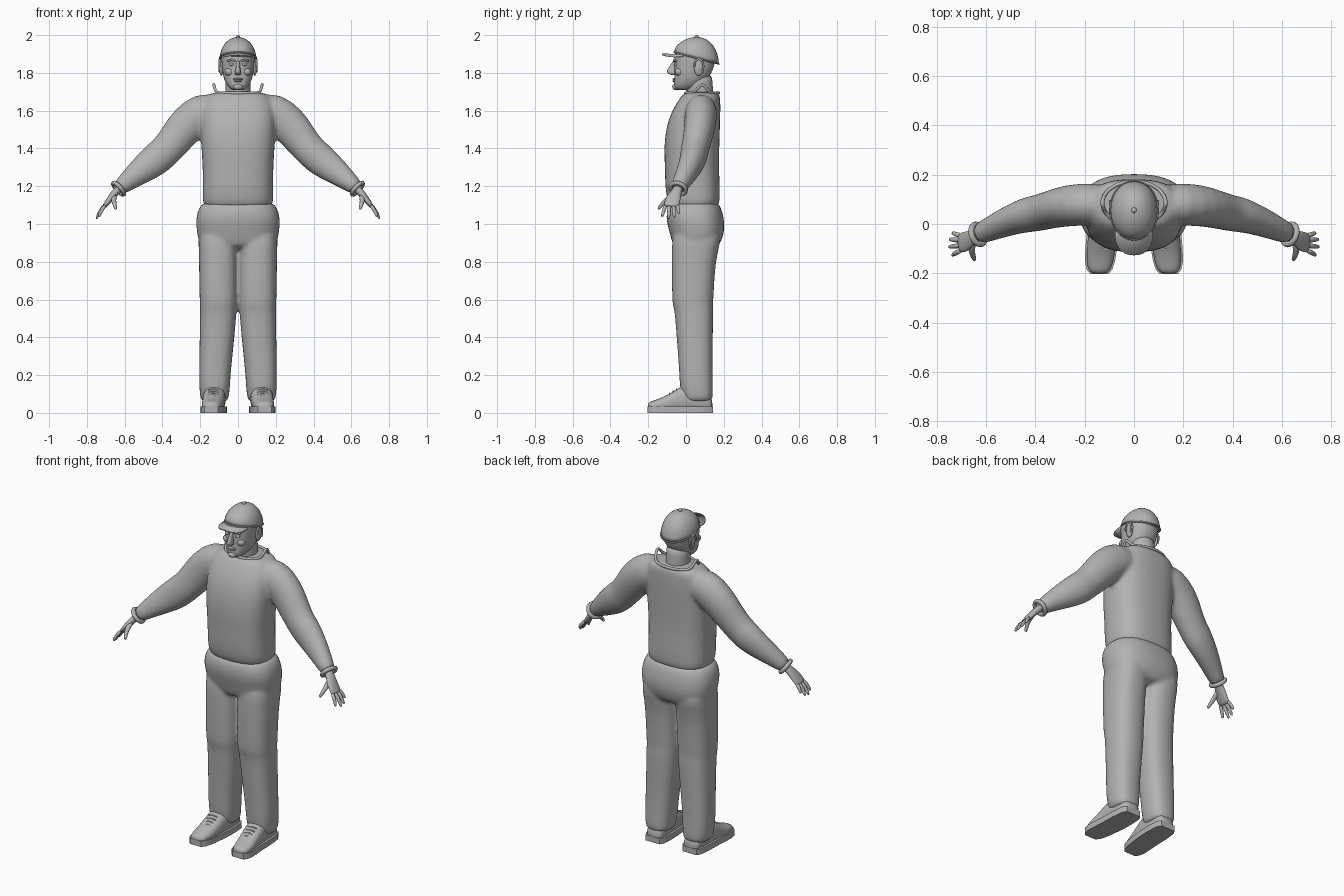
import bpy, bmesh, math
from mathutils import Vector

cube = bpy.data.objects.get("Cube")
if cube:
    bpy.data.objects.remove(cube)

grey = bpy.data.materials.new("plain_grey")
grey.use_nodes = True
COLOUR = (0.45, 0.45, 0.45, 1)
grey.diffuse_color = COLOUR
grey.node_tree.nodes["Principled BSDF"].inputs["Base Color"].default_value = COLOUR


def spow(v, p):
    return math.copysign(abs(v) ** p, v)


def ring(bm, c, u, v, ru, rv, n=24, power=2.3):
    """Superellipse of vertices around c in the plane u, v."""
    out = []
    for i in range(n):
        a = math.tau * i / n
        out.append(bm.verts.new(Vector(c) + u * ru * spow(math.cos(a), 2 / power)
                                + v * rv * spow(math.sin(a), 2 / power)))
    return out


def skin(bm, rings):
    for a, b in zip(rings, rings[1:]):
        for i in range(len(a)):
            j = (i + 1) % len(a)
            bm.faces.new((a[i], a[j], b[j], b[i]))
    bm.faces.new(rings[0])
    bm.faces.new(rings[-1])


X, Y, Z = Vector((1, 0, 0)), Vector((0, 1, 0)), Vector((0, 0, 1))


def stack(bm, rows, power=2.3, n=24):
    """Level sections: height, front y, back y, left x, right x."""
    skin(bm, [ring(bm, ((l + r) / 2, (f + b) / 2, z), X, Y, (r - l) / 2, (b - f) / 2, n, power)
              for z, f, b, l, r in rows])


def body(bm, rows, power=2.3):
    stack(bm, [(z, f, b, -w, w) for z, f, b, w in rows], power)


def limb(bm, rows, n=16, power=2, side=1):
    """Sections across a path: x, y, z, radius along y, radius across."""
    pts = [Vector((side * r[0], r[1], r[2])) for r in rows]
    rings = []
    for i, r in enumerate(rows):
        t = (pts[min(i + 1, len(pts) - 1)] - pts[max(i - 1, 0)]).normalized()
        u = (Y - t * t.y).normalized() if abs(t.y) < 0.9 else X
        u = (u - t * t.dot(u)).normalized()
        rings.append(ring(bm, pts[i], u, t.cross(u), r[3], r[4], n, power))
    skin(bm, rings)


def finish(name, bm, subsurf=1, voxel=0, smooth=0):
    bmesh.ops.recalc_face_normals(bm, faces=bm.faces)
    me = bpy.data.meshes.new(name)
    bm.to_mesh(me)
    bm.free()
    ob = bpy.data.objects.new(name, me)
    bpy.context.collection.objects.link(ob)
    me.materials.append(grey)
    me.polygons.foreach_set("use_smooth", [True] * len(me.polygons))
    if subsurf:
        m = ob.modifiers.new("round", "SUBSURF")
        m.levels = m.render_levels = subsurf
    if voxel:
        m = ob.modifiers.new("blend", "REMESH")
        m.mode, m.voxel_size, m.use_smooth_shade = "VOXEL", voxel, True
        m = ob.modifiers.new("relax", "SMOOTH")
        m.factor, m.iterations = 0.5, smooth
    return ob


def ball(name, c, size):
    bm = bmesh.new()
    bmesh.ops.create_uvsphere(bm, u_segments=16, v_segments=10, radius=1)
    for v in bm.verts:
        v.co = Vector(c) + Vector(a * b for a, b in zip(v.co, size))
    return finish(name, bm, 0)


def tube(name, pts, radius, closed=False):
    cu = bpy.data.curves.new(name, "CURVE")
    cu.dimensions, cu.bevel_depth, cu.bevel_resolution = "3D", radius, 2
    cu.use_fill_caps = True
    sp = cu.splines.new("POLY")
    sp.points.add(len(pts) - 1)
    for p, co in zip(sp.points, pts):
        p.co = (*co, 1)
    sp.use_cyclic_u = closed
    sp.use_smooth = True
    cu.materials.append(grey)
    ob = bpy.data.objects.new(name, cu)
    bpy.context.collection.objects.link(ob)


# Sweater: torso and both sleeves blended into one surface
bm = bmesh.new()
body(bm, [(1.07, -.08, .17, .18), (1.12, -.1, .18, .19), (1.2, -.112, .18, .187),
          (1.3, -.112, .175, .188), (1.4, -.118, .177, .195), (1.5, -.108, .18, .2),
          (1.58, -.085, .183, .2), (1.65, -.045, .183, .19), (1.685, -.02, .18, .16),
          (1.7, 0, .165, .13)], 2.6)
for s in (1, -1):
    limb(bm, [(.1, .08, 1.6, .08, .09), (.19, .08, 1.595, .088, .108), (.27, .075, 1.53, .085, .104),
              (.33, .06, 1.45, .078, .093), (.385, .045, 1.385, .074, .086),
              (.42, .04, 1.355, .074, .09), (.475, .025, 1.31, .065, .082),
              (.55, -.005, 1.255, .055, .064), (.61, -.033, 1.205, .046, .046),
              (.635, -.042, 1.185, .042, .04)], 20, side=s)
finish("sweater", bm, 1, .011, 6)

# Trousers: hips and both legs blended into one surface
bm = bmesh.new()
body(bm, [(1.125, -.08, .165, .18), (1.09, -.1, .187, .208), (1.03, -.108, .202, .226),
          (.97, -.092, .207, .221), (.91, -.076, .19, .212), (.86, -.06, .16, .19)], 2.5)
for s in (1, -1):
    rows = [(.98, -.07, .19, .01, .21), (.9, -.075, .183, .002, .21), (.8, -.077, .155, .001, .207),
            (.6, -.074, .146, .003, .204), (.565, -.07, .142, .005, .202), (.54, -.06, .146, .007, .202),
            (.4, -.05, .142, .018, .203), (.22, -.036, .14, .038, .207), (.14, -.034, .143, .042, .206),
            (.08, -.02, .143, .048, .2), (.055, -.01, .138, .055, .193)]
    stack(bm, [(z, f, b, s * l, s * r) for z, f, b, l, r in rows], 2.5)
finish("trousers", bm, 1, .011, 4)

# Collar with raised points at the sides
tube("collar", [(.128 * math.cos(a), .085 + .088 * math.sin(a), 1.693 + .045 * abs(math.cos(a)) ** 16)
                for a in (math.tau * i / 48 for i in range(48))], .008, True)

# Neck and head
bm = bmesh.new()
body(bm, [(1.64, .0, .15, .07), (1.7, .005, .145, .066), (1.75, .0, .14, .066), (1.8, .0, .14, .066)], 2)
finish("neck", bm)
bm = bmesh.new()
body(bm, [(1.708, -.05, .02, .03), (1.722, -.065, .06, .05), (1.75, -.064, .1, .068),
          (1.78, -.062, .125, .079), (1.82, -.062, .145, .084), (1.86, -.062, .155, .088),
          (1.9, -.065, .16, .089), (1.93, -.05, .15, .08)], 2.4)
finish("head", bm)

# Face
bm = bmesh.new()
stack(bm, [(1.787, -.075, -.04, -.012, .012), (1.797, -.1, -.04, -.019, .019),
           (1.81, -.106, -.04, -.015, .015), (1.84, -.085, -.04, -.01, .01),
           (1.868, -.068, -.04, -.01, .01)], 2, 12)
finish("nose", bm)
for part, z, w, d in (("upper_lip", 1.767, .028, .011), ("lower_lip", 1.757, .023, .012)):
    ball(part, (0, -.06, z), (w, d, .006))
ball("chin", (0, -.052, 1.726), (.026, .021, .018))
for s, side in ((1, "left"), (-1, "right")):
    ball(side + "_eye", (s * .034, -.05, 1.845), (.014, .014, .009))
    tube(side + "_eyebrow", [(s * .015, -.064, 1.862), (s * .036, -.062, 1.869), (s * .056, -.052, 1.862)], .005)
    ball(side + "_cheek", (s * .045, -.035, 1.805), (.025, .024, .022))
    ball(side + "_ear", (s * .088, .068, 1.83), (.012, .026, .046))
    tube(side + "_ear_rim", [(s * .097, .068 + .024 * math.cos(a), 1.835 + .038 * math.sin(a))
                             for a in (math.pi * i / 10 - .9 for i in range(14))], .005)

# Cap: dome leaning back, brim and button
bm = bmesh.new()
rings = []
for i in range(9):
    a = math.radians(86) * i / 8
    h = math.sin(a)
    rings.append(ring(bm, (0, .056, 1.877 + .113 * h), X, Y, .096 * math.cos(a), .118 * math.cos(a), 32, 2.1))
    for v in rings[-1]:
        v.co.z -= .26 * (v.co.y - .056) * (1 - h)
skin(bm, rings)
finish("cap", bm, 0)
tube("cap_band", [(.097 * math.cos(a), .056 + .119 * math.sin(a), 1.878 - .031 * math.sin(a))
                  for a in (math.tau * i / 48 for i in range(48))], .004, True)
ball("cap_button", (0, .056, 1.992), (.011, .011, .008))
bm = bmesh.new()
rings = []
for z in (1.902, 1.912):
    r = ring(bm, (0, -.035, z), X, Y, .078, .092, 32, 2.3)
    for v in r:
        v.co.z -= 3 * v.co.x ** 2 + .08 * (-.035 - v.co.y)
        v.co.y = min(v.co.y, .0)
    rings.append(r)
skin(bm, rings)
finish("cap_brim", bm, 0)

for s, side in ((1, "left"), (-1, "right")):
    # Cuff around the wrist
    d = Vector((s * .66, -.25, -.6)).normalized()
    u = (Y - d * d.y).normalized()
    v = d.cross(u)
    tube(side + "_cuff", [Vector((s * .632, -.042, 1.187)) + u * .042 * math.cos(a) + v * .04 * math.sin(a)
                          for a in (math.tau * i / 24 for i in range(24))], .012, True)

    # Hand with four fingers and a thumb
    bm = bmesh.new()
    limb(bm, [(.615, -.035, 1.2, .026, .022), (.65, -.052, 1.168, .027, .02), (.675, -.068, 1.135, .041, .018),
              (.7, -.077, 1.102, .042, .014), (.71, -.078, 1.09, .036, .011)], side=s)
    for y0, tip in ((-.047, (.737, -.036, 1.052)), (-.066, (.75, -.062, 1.03)),
                    (-.087, (.752, -.093, 1.024)), (-.107, (.738, -.128, 1.035))):
        base = Vector((.7, y0, 1.102))
        mid = base.lerp(Vector(tip), .5) + Vector((.005, 0, .004))
        limb(bm, [(*base, .011, .011), (*mid, .0105, .0105), (*tip, .008, .008)], 10, side=s)
    limb(bm, [(.655, -.07, 1.155, .014, .018), (.66, -.108, 1.125, .013, .014),
              (.652, -.132, 1.1, .011, .011), (.645, -.148, 1.075, .008, .008)], 10, side=s)
    finish(side + "_hand", bm)

    # Shoe upper: y, centre x, half width, height
    rows = ((.142, .122, .04, .06), (.12, .122, .054, .1), (.05, .124, .06, .135), (-.02, .126, .06, .14),
            (-.05, .128, .059, .122), (-.1, .133, .058, .09), (-.15, .138, .055, .068),
            (-.185, .14, .046, .058), (-.203, .141, .03, .048))
    bm = bmesh.new()
    skin(bm, [ring(bm, (s * x, y, h / 2 + .004), X, Z, w, h / 2, 20, 2.5) for y, x, w, h in rows])
    finish(side + "_shoe", bm)

    # Flat sole following the shoe outline
    bm = bmesh.new()
    outline = [(x + w + .006, y) for y, x, w, h in rows] + [(x - w - .006, y) for y, x, w, h in reversed(rows)]
    skin(bm, [[bm.verts.new((s * x, y, z)) for x, y in outline] for z in (0, .034)])
    sole = finish(side + "_sole", bm, 0)
    bpy.ops.object.select_all(action="DESELECT")
    sole.select_set(True)
    bpy.context.view_layer.objects.active = sole
    bpy.ops.object.shade_smooth_by_angle(angle=math.radians(40))

    # Laces over the instep
    for i in range(4):
        y, z = -.05 - .018 * i, .126 - .0115 * i
        tube(f"{side}_lace_{i + 1}", [(s * .13 - .028, y, z - .006), (s * .13, y, z), (s * .13 + .028, y, z - .006)], .004)
